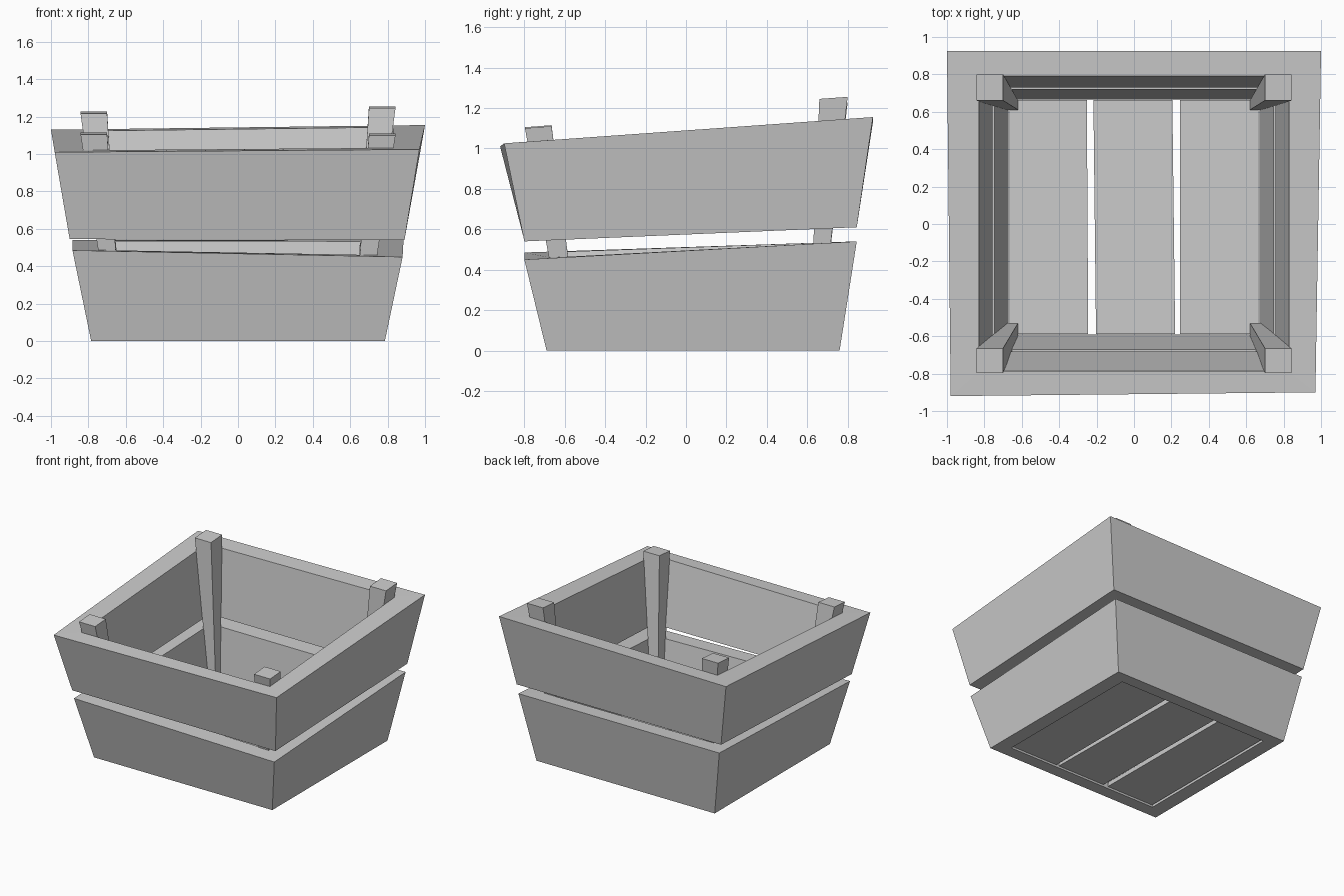
import bpy

if "Cube" in bpy.data.objects:
    bpy.data.objects.remove(bpy.data.objects["Cube"])


def make(name, verts, faces):
    me = bpy.data.meshes.new(name)
    me.from_pydata(verts, [], faces)
    me.validate()
    ob = bpy.data.objects.new(name, me)
    bpy.context.collection.objects.link(ob)
    return ob


def on_plane(corners, x, y):
    """Height at x, y blended from the four outer corners (FL, FR, BR, BL)."""
    fl, fr, br, bl = corners
    u = (x - fl[0]) / (fr[0] - fl[0])
    v = (y - fl[1]) / (bl[1] - fl[1])
    front = fl[2] + u * (fr[2] - fl[2])
    back = bl[2] + u * (br[2] - bl[2])
    return front + v * (back - front)


def ring(name, bottom, bottom_in, top, top_in):
    """Hollow tilted frame; *_in is (half width, front y, back y) of the opening."""
    verts = []
    for outer, (hx, y0, y1) in ((bottom, bottom_in), (top, top_in)):
        inner = [(-hx, y0), (hx, y0), (hx, y1), (-hx, y1)]
        verts += outer + [(x, y, on_plane(outer, x, y)) for x, y in inner]
    faces = []
    for i in range(4):
        j = (i + 1) % 4
        faces += [(i, j, 8 + j, 8 + i),              # outside
                  (4 + j, 4 + i, 12 + i, 12 + j),    # inside
                  (8 + i, 8 + j, 12 + j, 12 + i),    # rim
                  (j, i, 4 + i, 4 + j)]              # underside
    return make(name, verts, faces)


def hexa(name, low, high):
    """Six-sided block between two counter-clockwise quads."""
    return make(name, low + high,
                [(3, 2, 1, 0), (4, 5, 6, 7)] +
                [(i, (i + 1) % 4, 4 + (i + 1) % 4, 4 + i) for i in range(4)])


# Lower and upper wall frames
ring("lower_frame",
     [(-.785, -.69, 0), (.785, -.69, 0), (.785, .76, 0), (-.785, .76, 0)],
     (.67, -.59, .665),
     [(-.885, -.80, .485), (.88, -.80, .45), (.885, .845, .54), (-.885, .845, .54)],
     (.745, -.67, .72))
ring("upper_frame",
     [(-.90, -.80, .545), (.89, -.80, .54), (.90, .845, .61), (-.90, .845, .61)],
     (.757, -.682, .73),
     [(-.98, -.92, 1.01), (.97, -.90, 1.025), (1.0, .925, 1.155), (-1.0, .925, 1.13)],
     (.83, -.787, .79))

# Floor planks: x at front left, front right, back right, back left
for n, (a, b, c, d) in enumerate([(-.665, -.245, -.252, -.665),
                                  (-.203, .22, .205, -.217),
                                  (.245, .665, .665, .245)]):
    pts = [(a, -.588), (b, -.588), (c, .662), (d, .662)]
    hexa(f"floor_plank_{n + 1}", [(x, y, .015) for x, y in pts],
         [(x, y, .05) for x, y in pts])

# Tapered corner posts leaning outward
for name, side, low_y, high_y, z in (
        ("front_left_post", -1, (-.60, -.53), (-.797, -.665), 1.11),
        ("front_right_post", 1, (-.60, -.53), (-.797, -.665), 1.105),
        ("back_left_post", -1, (.61, .66), (.66, .80), 1.222),
        ("back_right_post", 1, (.61, .66), (.66, .80), 1.25)):
    def quad(xs, ys, zz, tilt):
        x0, x1 = sorted(side * x for x in xs)
        return [(x0, ys[0], zz - tilt), (x1, ys[0], zz - tilt),
                (x1, ys[1], zz + tilt), (x0, ys[1], zz + tilt)]
    hexa(name, quad((.62, .68), low_y, .04, 0), quad((.70, .842), high_y, z, .005))
